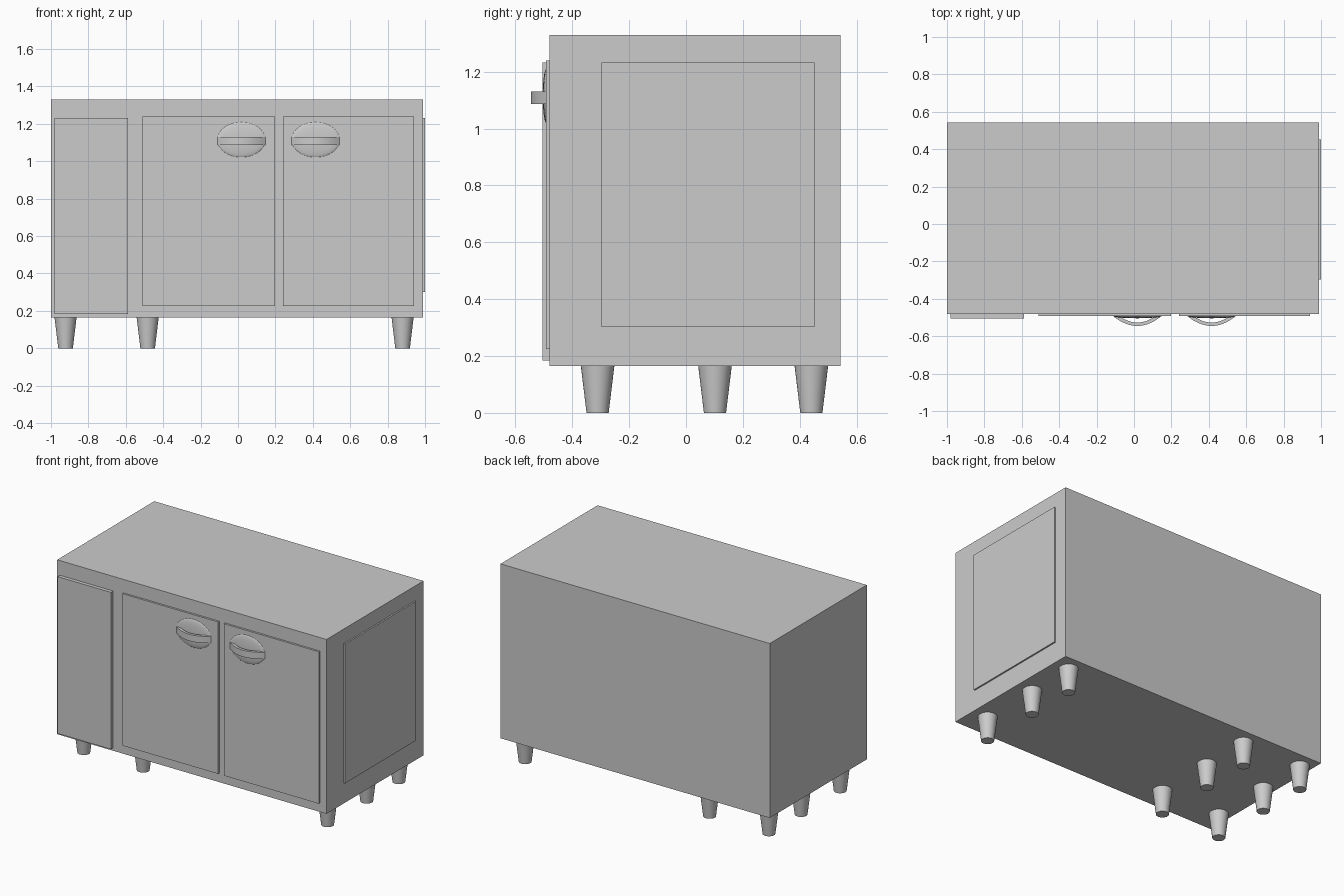
import bpy, bmesh, math
from mathutils import Matrix

if "Cube" in bpy.data.objects:
    bpy.data.objects.remove(bpy.data.objects["Cube"])


def make_object(name, bm, smooth=False):
    bmesh.ops.recalc_face_normals(bm, faces=bm.faces)
    mesh = bpy.data.meshes.new(name)
    bm.to_mesh(mesh)
    bm.free()
    ob = bpy.data.objects.new(name, mesh)
    bpy.context.collection.objects.link(ob)
    if smooth:
        bpy.ops.object.select_all(action='DESELECT')
        bpy.context.view_layer.objects.active = ob
        ob.select_set(True)
        bpy.ops.object.shade_smooth_by_angle(angle=math.radians(35))
    return ob


def box(name, x, y, z):
    bm = bmesh.new()
    bmesh.ops.create_cube(bm, size=1)
    for v in bm.verts:
        for i, (lo, hi) in enumerate((x, y, z)):
            v.co[i] = hi if v.co[i] > 0 else lo
    return make_object(name, bm)


def leg(name, x, y):
    bm = bmesh.new()
    bmesh.ops.create_cone(bm, cap_ends=True, segments=32, radius1=0.039,
                          radius2=0.059, depth=0.165,
                          matrix=Matrix.Translation((x, y, 0.0825)))
    return make_object(name, bm, smooth=True)


def handle_dome(name, x):
    # shallow oval boss: front half of a flattened sphere
    bm = bmesh.new()
    bmesh.ops.create_uvsphere(bm, u_segments=32, v_segments=16, radius=1)
    bmesh.ops.bisect_plane(bm, geom=bm.verts[:] + bm.edges[:] + bm.faces[:],
                           plane_co=(0, 0, 0), plane_no=(0, 1, 0),
                           clear_outer=True)
    bmesh.ops.scale(bm, vec=(0.13, 0.013, 0.095), verts=bm.verts)
    bmesh.ops.translate(bm, vec=(x, -0.491, 1.115), verts=bm.verts)
    return make_object(name, bm, smooth=True)


def handle_bar(name, x):
    # crescent outline seen from above, extruded upwards
    def arc(half, peak, n=16):
        return [(half * t, -0.491 - peak * (1 - t * t))
                for t in (2 * i / n - 1 for i in range(n + 1))]
    outline = arc(0.131, 0.054) + arc(0.098, 0.036)[::-1]
    bm = bmesh.new()
    verts = [bm.verts.new((x + px, py, 1.086)) for px, py in outline]
    face = bm.faces.new(verts)
    top = bmesh.ops.extrude_face_region(bm, geom=[face])['geom']
    bmesh.ops.translate(bm, vec=(0, 0, 0.044),
                        verts=[g for g in top if isinstance(g, bmesh.types.BMVert)])
    return make_object(name, bm, smooth=True)


# Cabinet body and flat panels
box("cabinet_body", (-1.0, 0.99), (-0.48, 0.544), (0.165, 1.33))
box("machine_panel", (-0.98, -0.587), (-0.504, -0.48), (0.184, 1.232))
box("side_panel", (0.99, 1.0), (-0.298, 0.452), (0.302, 1.232))

# Doors with handles
for side, x0, x1, hx in (("left", -0.51, 0.198, 0.018), ("right", 0.24, 0.942, 0.415)):
    box(side + "_door", (x0, x1), (-0.493, -0.48), (0.225, 1.24))
    handle_dome(side + "_handle_dome", hx)
    handle_bar(side + "_handle_bar", hx)

# Three rows of three tapered legs
for i, x in enumerate((-0.922, -0.483, 0.88)):
    for j, y in enumerate((-0.311, 0.102, 0.441)):
        leg(f"leg_{i}_{j}", x, y)
